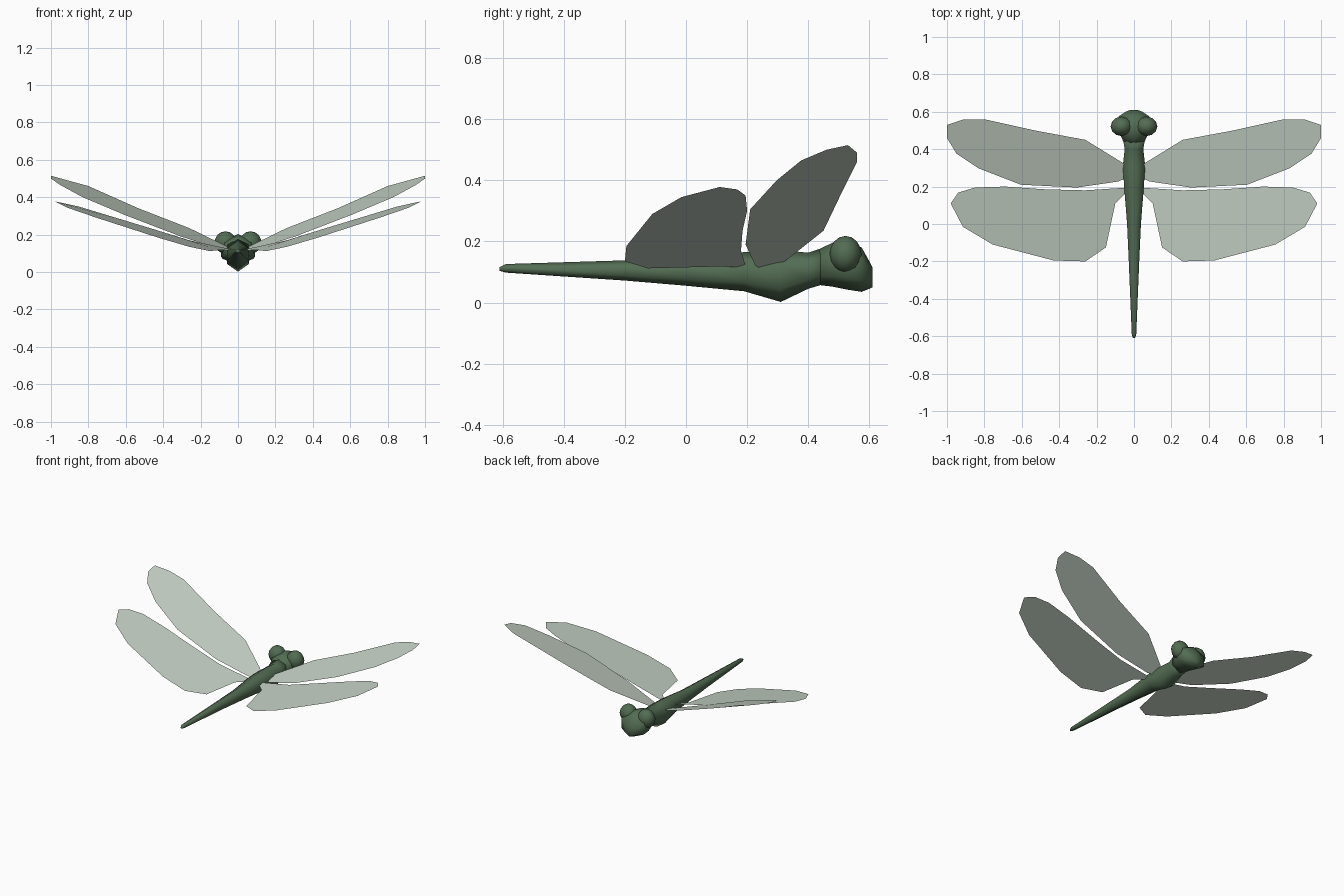
import bpy, bmesh, math


def material(name, rgb):
    m = bpy.data.materials.new(name)
    m.diffuse_color = (*rgb, 1)
    return m


BODY = material("dark green", (0.085, 0.15, 0.085))
WING = material("pale green", (0.56, 0.64, 0.56))


def make_object(name, bm, mat, smooth=False):
    me = bpy.data.meshes.new(name)
    bm.to_mesh(me)
    bm.free()
    ob = bpy.data.objects.new(name, me)
    bpy.context.collection.objects.link(ob)
    me.materials.append(mat)
    for p in me.polygons:
        p.use_smooth = smooth
    return ob


def loft(name, sections):
    """Six-sided tube along y; each section is (y, half width, bottom, top)."""
    bm = bmesh.new()
    rings = []
    for y, w, lo, hi in sections:
        a, b = lo + 0.25 * (hi - lo), lo + 0.75 * (hi - lo)
        pts = [(0, hi), (w, b), (w, a), (0, lo), (-w, a), (-w, b)]
        rings.append([bm.verts.new((x, y, z)) for x, z in pts])
    for r, s in zip(rings, rings[1:]):
        for i in range(6):
            j = (i + 1) % 6
            bm.faces.new((r[i], r[j], s[j], s[i]))
    bm.faces.new(rings[0])
    bm.faces.new(rings[-1])
    bmesh.ops.recalc_face_normals(bm, faces=bm.faces)
    return make_object(name, bm, BODY, True)


# tail and thorax
loft("body", [(-0.61, 0.006, 0.104, 0.116), (-0.59, 0.012, 0.098, 0.126),
              (-0.2, 0.028, 0.072, 0.138), (0.0, 0.037, 0.055, 0.145),
              (0.19, 0.052, 0.037, 0.165), (0.31, 0.06, 0.002, 0.172),
              (0.4, 0.05, 0.045, 0.163), (0.45, 0.058, 0.06, 0.18)])

# head
loft("head", [(0.43, 0.052, 0.058, 0.172), (0.48, 0.075, 0.052, 0.196),
              (0.53, 0.09, 0.042, 0.203), (0.575, 0.083, 0.035, 0.18),
              (0.6, 0.045, 0.045, 0.135), (0.61, 0.02, 0.05, 0.115)])

# eyes
for side, label in ((1, "right"), (-1, "left")):
    bm = bmesh.new()
    bmesh.ops.create_uvsphere(bm, u_segments=12, v_segments=8, radius=1)
    for v in bm.verts:
        v.co = (side * 0.067 + v.co.x * 0.058, 0.522 + v.co.y * 0.052, 0.158 + v.co.z * 0.06)
    make_object(label + "_eye", bm, BODY, True)

# wing outlines for the right side
FORE = [(0.03, 0.3, 0.12), (0.065, 0.33, 0.14), (0.26, 0.45, 0.235), (0.53, 0.5, 0.34),
        (0.8, 0.56, 0.46), (0.91, 0.56, 0.49), (1.0, 0.53, 0.515), (1.0, 0.46, 0.5),
        (0.95, 0.377, 0.465), (0.83, 0.297, 0.4), (0.605, 0.21, 0.305),
        (0.305, 0.195, 0.19), (0.085, 0.227, 0.12), (0.03, 0.25, 0.11)]
HIND = [(0.03, 0.195, 0.12), (0.26, 0.18, 0.17), (0.47, 0.185, 0.235), (0.69, 0.2, 0.3),
        (0.85, 0.195, 0.35), (0.94, 0.168, 0.37), (0.98, 0.11, 0.378), (0.915, -0.015, 0.345),
        (0.755, -0.11, 0.29), (0.43, -0.195, 0.185), (0.26, -0.2, 0.135),
        (0.15, -0.125, 0.112), (0.1, 0.11, 0.118), (0.03, 0.18, 0.115)]

for outline, kind in ((FORE, "front"), (HIND, "rear")):
    for side, label in ((1, "right"), (-1, "left")):
        bm = bmesh.new()
        verts = [bm.verts.new((side * x, y, z)) for x, y, z in outline]
        face = bm.faces.new(verts)
        face.normal_update()
        if face.normal.z < 0:
            face.normal_flip()
        make_object(f"{label}_{kind}_wing", bm, WING)
